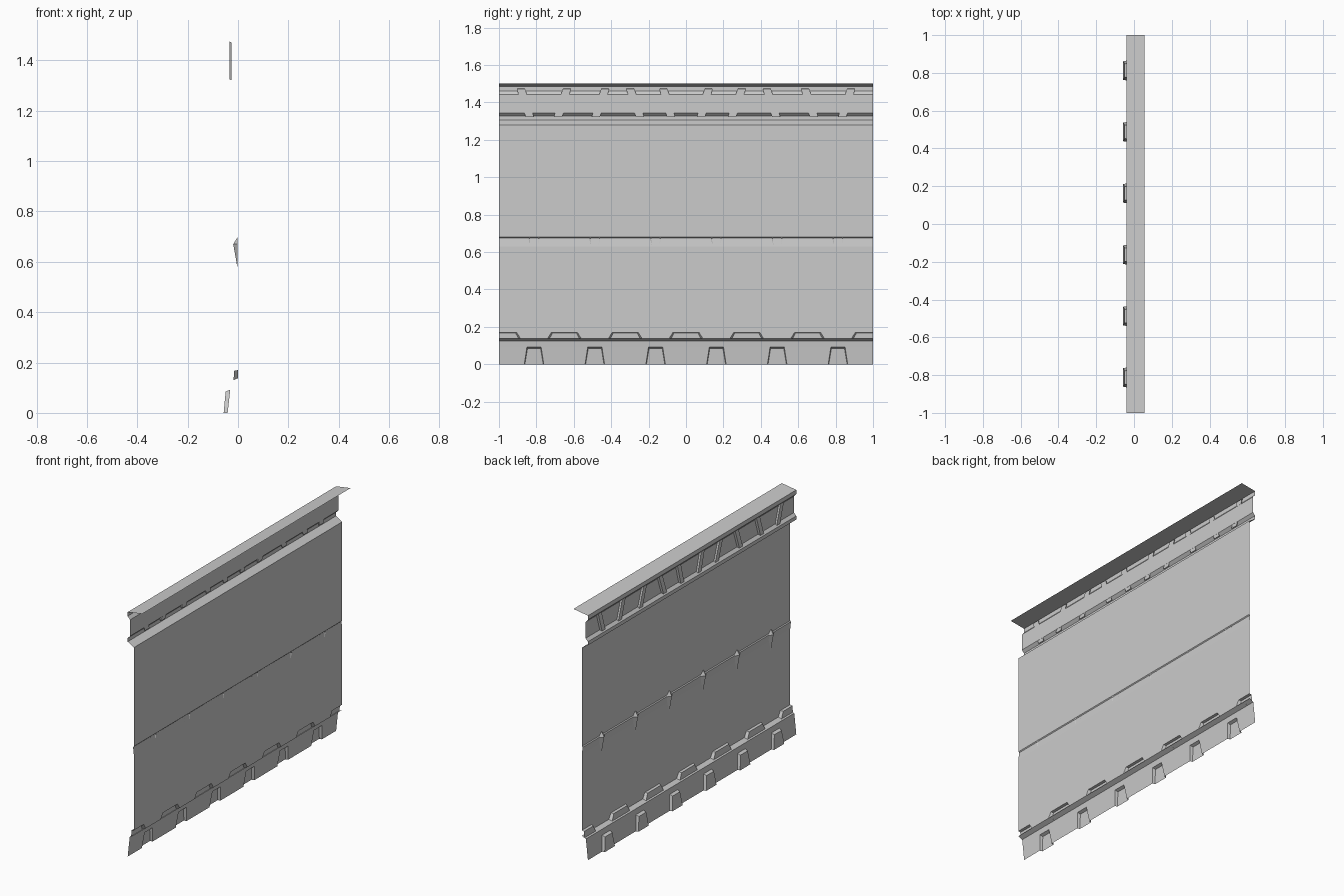
import bpy, bmesh

if "Cube" in bpy.data.objects:
    bpy.data.objects.remove(bpy.data.objects["Cube"])


def finish(bm, name):
    bmesh.ops.remove_doubles(bm, verts=bm.verts, dist=0.0002)
    bmesh.ops.recalc_face_normals(bm, faces=bm.faces)
    me = bpy.data.meshes.new(name)
    bm.to_mesh(me)
    bm.free()
    ob = bpy.data.objects.new(name, me)
    bpy.context.collection.objects.link(ob)
    return ob


def face(bm, *pts):
    return bm.faces.new([bm.verts.new(p) for p in pts])


def sheet(name, profile):
    """Thin folded sheet: (x, z) profile swept along the full width."""
    bm = bmesh.new()
    for (xa, za), (xb, zb) in zip(profile, profile[1:]):
        face(bm, (xa, -1, za), (xa, 1, za), (xb, 1, zb), (xb, -1, zb))
    return finish(bm, name)


def embossed_band(name, centres, base, top, out_base, out_top, hb, ht, inset):
    """Flat strip with a row of pressed-out trapezoids, open at the bottom."""
    bm = bmesh.new()

    def P(xz, y):
        return (xz[0], max(-1, min(1, y)), xz[1])

    last_b = last_t = -1
    for c in centres:
        lb, lt, rb, rt = c - hb, c - ht, c + hb, c + ht
        if lb > -1:
            # flat piece before this bump, then its left wall
            face(bm, P(base, last_b), P(base, lb), P(top, lt), P(top, last_t))
            face(bm, P(base, lb), P(out_base, lb + inset),
                 P(out_top, lt + inset), P(top, lt))
        if rb < 1:
            face(bm, P(base, rb), P(out_base, rb - inset),
                 P(out_top, rt - inset), P(top, rt))
        # bump face and ceiling
        face(bm, P(out_base, lb + inset), P(out_base, rb - inset),
             P(out_top, rt - inset), P(out_top, lt + inset))
        face(bm, P(top, lt), P(top, rt),
             P(out_top, rt - inset), P(out_top, lt + inset))
        last_b, last_t = rb, rt
    if last_b < 1:
        face(bm, P(base, last_b), P(base, 1), P(top, 1), P(top, last_t))
    return finish(bm, name)


STEP = 0.325
rib_ys = [STEP * (i - 2.5) for i in range(6)]

# Main wall with crease, lower lip, recessed frieze, upper lip and top flange
sheet("wall_panel", [
    (0, 0.17), (0, 0.63), (-0.005, 0.675), (0, 0.68), (0, 1.28),
    (-0.041, 1.305), (-0.041, 1.327), (-0.025, 1.343), (-0.025, 1.442),
    (-0.041, 1.46), (-0.041, 1.485), (0.056, 1.5)])

# Ledge and upper part of the skirt
sheet("skirt_ledge", [(-0.031, 0.092), (-0.027, 0.125), (0, 0.138)])

# Wide bumps above the ledge
embossed_band("ledge_bumps", [STEP * i for i in range(-3, 4)],
              (0, 0.138), (0, 0.17), (-0.018, 0.1293), (-0.015, 0.167),
              0.09, 0.07, 0.006)

# Narrow ribs on the skirt
embossed_band("skirt_ribs", rib_ys,
              (-0.041, 0), (-0.031, 0.092), (-0.057, 0), (-0.049, 0.085),
              0.052, 0.038, 0.003)

# Pointed darts on the crease
bm = bmesh.new()
for y in rib_ys:
    tip, tail = (-0.001, y, 0.7), (-0.001, y, 0.57)
    nose = (-0.019, y, 0.67)
    for s in (-1, 1):
        side = (-0.001, y + s * 0.03, 0.672)
        face(bm, tip, side, nose)
        face(bm, tail, side, nose)
finish(bm, "crease_darts")

# Slanted struts across the frieze: (y at top, y at bottom), mirrored
bm = bmesh.new()
half = [(0.12, 0.08), (0.298, 0.245), (0.432, 0.483), (0.637, 0.685), (0.882, 0.835)]
for yt, yb in half:
    for s in (-1, 1):
        ring = []
        for x, w in ((-0.034, 0.016), (-0.0255, 0.022)):
            z0, z1 = (1.325, 1.475) if x < -0.03 else (1.321, 1.471)
            ring.append([(x, s * (yb - w), z0), (x, s * (yb + w), z0),
                         (x, s * (yt + w), z1), (x, s * (yt - w), z1)])
        a, b = ring
        face(bm, *a)
        face(bm, *b)
        for i in range(4):
            j = (i + 1) % 4
            face(bm, a[i], a[j], b[j], b[i])
finish(bm, "frieze_struts")
